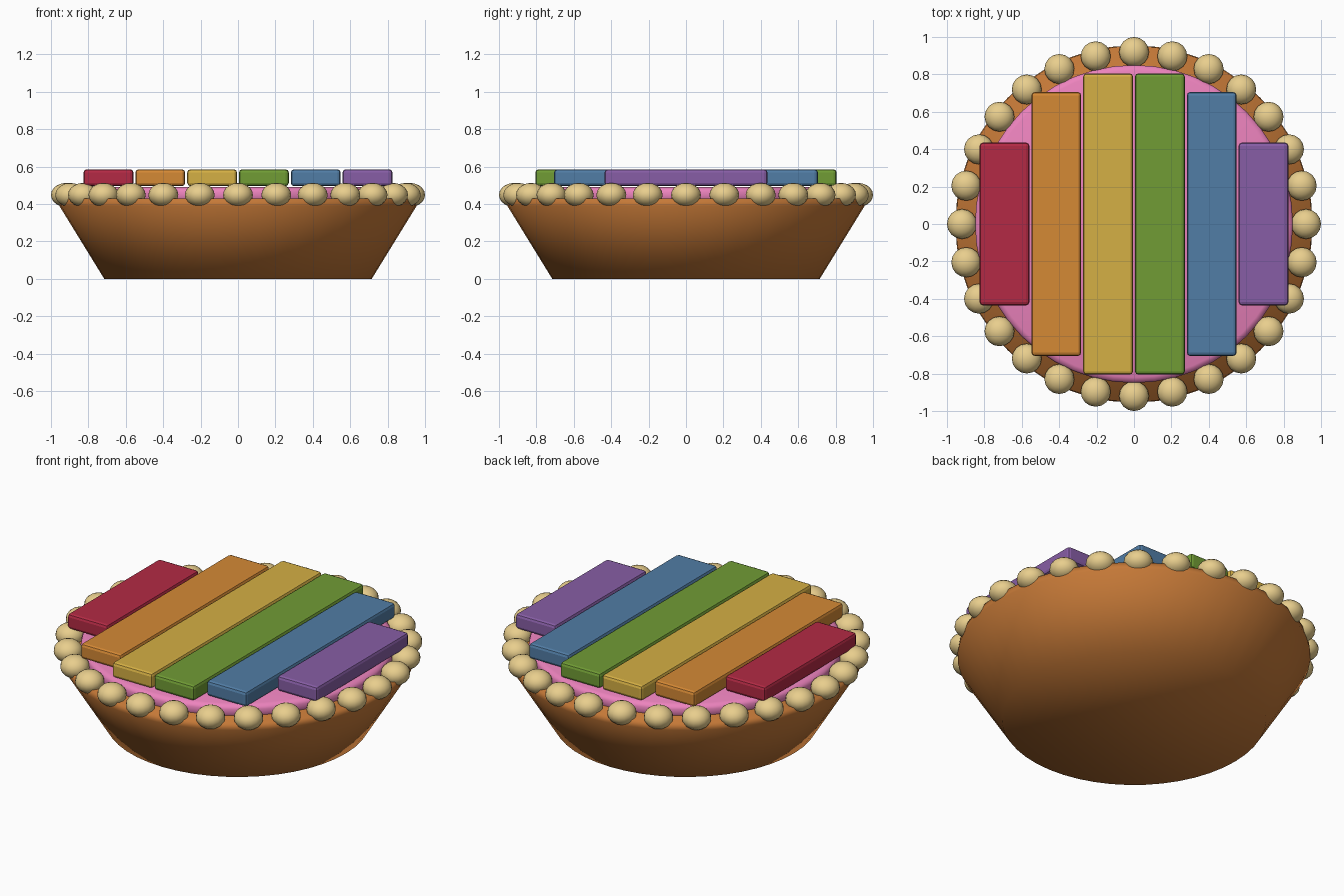
import bpy, bmesh, math

if "Cube" in bpy.data.objects:
    bpy.data.objects.remove(bpy.data.objects["Cube"])


def material(name, rgb):
    # display colour (0-255) to linear
    m = bpy.data.materials.new(name)
    m.diffuse_color = [(c / 255) ** 2.2 for c in rgb] + [1]
    m.use_nodes = True
    m.node_tree.nodes["Principled BSDF"].inputs["Base Color"].default_value = m.diffuse_color
    return m


def lathe(name, profile, sides, mat):
    # rings of the profile joined by quads, capped top and bottom
    bm = bmesh.new()
    rings = []
    for r, z in profile:
        rings.append([bm.verts.new((r * math.cos(2 * math.pi * i / sides),
                                    r * math.sin(2 * math.pi * i / sides), z))
                      for i in range(sides)])
    for a, b in zip(rings, rings[1:]):
        for i in range(sides):
            j = (i + 1) % sides
            bm.faces.new((a[i], a[j], b[j], b[i]))
    bm.faces.new(rings[0][::-1])
    bm.faces.new(rings[-1])
    return finish(name, bm, mat, True)


def finish(name, bm, mat, smooth=False):
    bmesh.ops.recalc_face_normals(bm, faces=bm.faces)
    for f in bm.faces:
        f.smooth = smooth
    mesh = bpy.data.meshes.new(name)
    bm.to_mesh(mesh)
    bm.free()
    mesh.materials.append(mat)
    ob = bpy.data.objects.new(name, mesh)
    bpy.context.collection.objects.link(ob)
    return ob


# pastry shell and filling
lathe("pastry_shell", [(0.715, 0), (0.955, 0.39), (0.95, 0.43)], 48,
      material("crust", (196, 120, 58)))
lathe("pink_filling", [(0.85, 0.40), (0.85, 0.465), (0.843, 0.48), (0.82, 0.49)], 48,
      material("pink", (236, 130, 188)))

# ring of flattened crust beads
bead_mat = material("bead", (232, 205, 140))
for i in range(28):
    a = 2 * math.pi * i / 28
    bm = bmesh.new()
    bmesh.ops.create_uvsphere(bm, u_segments=16, v_segments=10, radius=0.08)
    bmesh.ops.scale(bm, vec=(1, 1, 0.8), verts=bm.verts)
    bead = finish(f"crust_bead_{i + 1}", bm, bead_mat, True)
    bead.location = (0.92 * math.cos(a), 0.92 * math.sin(a), 0.449)

# six coloured bars across the top
bars = [("red", (178, 46, 70), 0.87), ("orange", (212, 136, 56), 1.41),
        ("yellow", (212, 174, 70), 1.61), ("green", (112, 155, 56), 1.61),
        ("blue", (82, 124, 164), 1.41), ("purple", (134, 94, 164), 0.87)]
for i, (name, rgb, length) in enumerate(bars):
    bm = bmesh.new()
    bmesh.ops.create_cube(bm, size=1)
    bmesh.ops.scale(bm, vec=(0.266, length, 0.09), verts=bm.verts)
    bmesh.ops.bevel(bm, geom=bm.edges[:], offset=0.017, segments=2,
                    profile=0.5, affect='EDGES')
    bar = finish(f"{name}_bar", bm, material(name, rgb))
    bar.location = ((i - 2.5) * 0.277, 0, 0.541)
